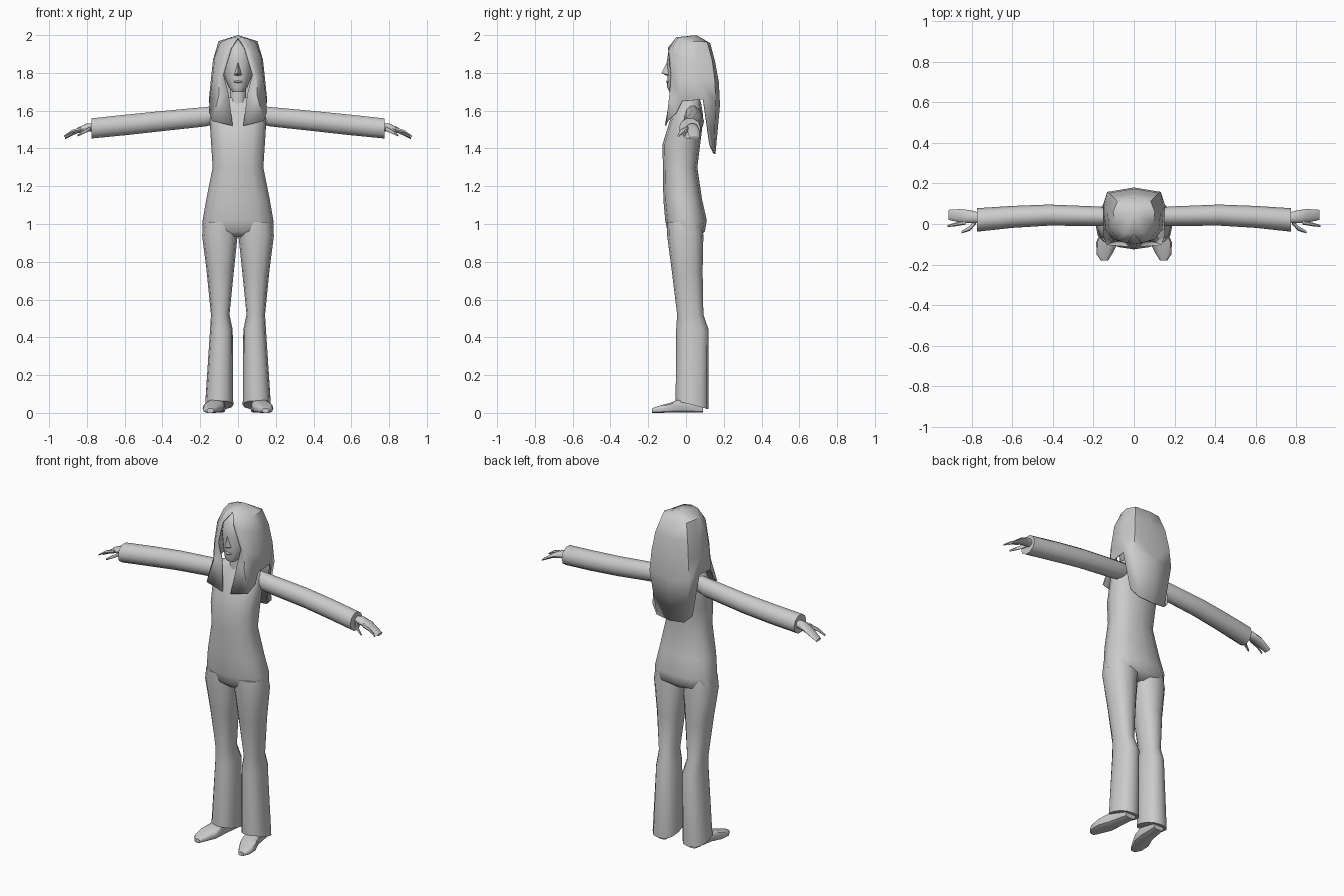
import bpy, bmesh
from math import sin, cos, pi, radians
from mathutils import Vector

cube = bpy.data.objects.get("Cube")
if cube:
    bpy.data.objects.remove(cube, do_unlink=True)

# One plain colour for the whole figure
grey = bpy.data.materials.new("plain_grey")
grey.use_nodes = True
colour = (0.6, 0.6, 0.6, 1)
grey.diffuse_color = colour
grey.node_tree.nodes["Principled BSDF"].inputs["Base Color"].default_value = colour


def finish(name, bm, angle=50):
    """Turn a bmesh into a smooth shaded object with the shared material."""
    bmesh.ops.recalc_face_normals(bm, faces=bm.faces[:])
    mesh = bpy.data.meshes.new(name)
    bm.to_mesh(mesh)
    bm.free()
    mesh.materials.append(grey)
    obj = bpy.data.objects.new(name, mesh)
    bpy.context.collection.objects.link(obj)
    bpy.ops.object.select_all(action="DESELECT")
    obj.select_set(True)
    bpy.context.view_layer.objects.active = obj
    bpy.ops.object.shade_smooth_by_angle(angle=radians(angle))
    return obj


def ring(centre, axis_a, axis_b, sides, power=1.0):
    """Closed cross-section; a power below one makes it squarer."""
    def bend(value):
        return abs(value) ** power * (1 if value > 0 else -1)
    centre, axis_a, axis_b = Vector(centre), Vector(axis_a), Vector(axis_b)
    turns = [2 * pi * i / sides for i in range(sides)]
    return [centre + axis_a * bend(cos(t)) + axis_b * bend(sin(t)) for t in turns]


def loft(name, rings, side=1, angle=50):
    """Skin a row of equal rings and cap both ends."""
    bm = bmesh.new()
    loops = [[bm.verts.new((p.x * side, p.y, p.z)) for p in r] for r in rings]
    for low, high in zip(loops, loops[1:]):
        for i in range(len(low)):
            j = (i + 1) % len(low)
            bm.faces.new((low[i], low[j], high[j], high[i]))
    bm.faces.new(loops[0])
    bm.faces.new(loops[-1])
    return finish(name, bm, angle)


def upright(z, left, right, front, back, tilt=0, sides=12, power=0.85):
    """Horizontal section given by its extents, optionally tilted front to back."""
    depth = (back - front) / 2
    centre = ((left + right) / 2, (front + back) / 2, z)
    return ring(centre, ((right - left) / 2, 0, 0), (0, depth, tilt * depth), sides, power)


def across(x, y, z, depth, height, sides=10):
    """Section of a limb that runs sideways."""
    return ring((x, y, z), (0, depth, 0), (0, 0, height), sides)


# Torso: height, half width, front, back
torso = [
    (.93, .12, -.06, .06), (.96, .187, -.098, .1), (1.02, .187, -.11, .11),
    (1.13, .168, -.12, .085), (1.3, .134, -.122, .06), (1.42, .142, -.125, .075),
    (1.5, .147, -.1, .085), (1.58, .15, -.075, .09), (1.64, .13, -.045, .08),
    (1.67, .07, -.03, .07),
]
loft("torso", [upright(z, -w, w, f, b) for z, w, f, b in torso])

# Neck and head
neck = [(1.6, .06, -.05, .07), (1.67, .043, -.045, .05), (1.76, .043, -.045, .05)]
loft("neck", [upright(z, -w, w, f, b, power=1) for z, w, f, b in neck])
head = [
    (1.7, .028, -.088, -.04), (1.725, .05, -.1, .03), (1.78, .072, -.098, .08),
    (1.86, .085, -.102, .1), (1.93, .08, -.09, .1), (1.975, .045, -.045, .08),
]
loft("head", [upright(z, -w, w, f, b, power=1) for z, w, f, b in head])

# Nose and lips
bm = bmesh.new()
tip, bridge, wing_l, wing_r, base = [bm.verts.new(p) for p in (
    (0, -.13, 1.8), (0, -.1, 1.86), (.02, -.092, 1.79), (-.02, -.092, 1.79), (0, -.095, 1.782))]
for face in ((tip, bridge, wing_l), (tip, wing_r, bridge), (tip, wing_l, base), (tip, base, wing_r)):
    bm.faces.new(face)
finish("nose", bm, 30)
lips = [(-.025, -.086, .002), (0, -.098, .008), (.025, -.086, .002)]
loft("lips", [across(x, y, 1.753, .008, h, 6) for x, y, h in lips])

# Limbs, built once for each side
trouser = [
    (1.01, .004, .18, -.1, .085), (.94, .002, .19, -.1, .092), (.75, .022, .166, -.075, .088),
    (.52, .045, .143, -.047, .092), (.44, .028, .148, -.052, .12),
]
sleeve = [
    (.11, .035, 1.58, .038, .05), (.17, .038, 1.568, .048, .054), (.42, .044, 1.543, .052, .056),
    (.6, .035, 1.524, .054, .057), (.775, .02, 1.506, .058, .056),
]
palm = [
    (.76, .03, 1.51, .025, .022), (.8, .035, 1.511, .031, .023),
    (.85, .04, 1.495, .034, .015), (.915, .045, 1.455, .025, .006),
]
finger = [(.83, .008, 1.502, .011, .012), (.88, -.002, 1.49, .009, .009), (.92, -.01, 1.465, .005, .005)]
thumb = [(.78, .012, 1.505, .014, .014), (.81, -.022, 1.49, .012, .011), (.85, -.04, 1.468, .006, .006)]
# Shoe: position along y, centre x, half width, height
shoe = [
    (.09, .1, .035, .05), (-.03, .115, .045, .075), (-.09, .132, .055, .052),
    (-.15, .147, .038, .036), (-.18, .146, .018, .024),
]
for label, side in (("left", 1), ("right", -1)):
    hem = upright(.042, .025, .174, -.055, .12, tilt=-.26)
    loft(label + "_trouser_leg", [upright(*row) for row in trouser] + [hem], side)
    loft(label + "_sleeve", [across(*row) for row in sleeve], side)
    loft(label + "_palm", [across(*row) for row in palm], side)
    loft(label + "_index_finger", [across(*row, 6) for row in finger], side)
    loft(label + "_thumb", [across(*row, 6) for row in thumb], side)
    loft(label + "_shoe", [ring((x, y, h / 2), (w, 0, 0), (0, 0, h / 2), 10, .65)
                           for y, x, w, h in shoe], side)

# Hair: half shell from the front parting round to the middle of the back
crown = (0, .055, 1.996)
locks = [
    [(0, -.05, 1.985), (.045, -.045, 1.98), (.09, 0, 1.96), (.1, .06, 1.965), (.08, .11, 1.96), (0, .125, 1.955)],
    [(.035, -.092, 1.93), (.07, -.08, 1.91), (.12, -.02, 1.88), (.128, .06, 1.87), (.105, .135, 1.87), (0, .15, 1.86)],
    [(.076, -.078, 1.79), (.1, -.072, 1.78), (.133, -.03, 1.76), (.14, .07, 1.76), (.12, .15, 1.76), (0, .17, 1.75)],
    [(.05, -.078, 1.69), (.1, -.085, 1.68), (.147, -.02, 1.65), (.15, .09, 1.66), (.13, .155, 1.64), (0, .176, 1.63)],
    [(.028, -.108, 1.52), (.135, -.1, 1.545), (.15, -.05, 1.59), (.13, .125, 1.42), (.09, .145, 1.38), (0, .152, 1.37)],
]
bm = bmesh.new()
top = bm.verts.new(crown)
grid = [[bm.verts.new(p) for p in row] for row in locks]
for a, b in zip(grid[0], grid[0][1:]):
    bm.faces.new((top, a, b))
for r, (high, low) in enumerate(zip(grid, grid[1:])):
    for c in range(len(high) - 1):
        # leave an opening for the shoulder in the last row
        if not (r == 3 and c == 2):
            bm.faces.new((high[c], low[c], low[c + 1], high[c + 1]))
hair = finish("hair", bm)
mirror = hair.modifiers.new("mirror", "MIRROR")
mirror.use_clip = True
shell = hair.modifiers.new("thickness", "SOLIDIFY")
shell.thickness = .008
shell.offset = 0
